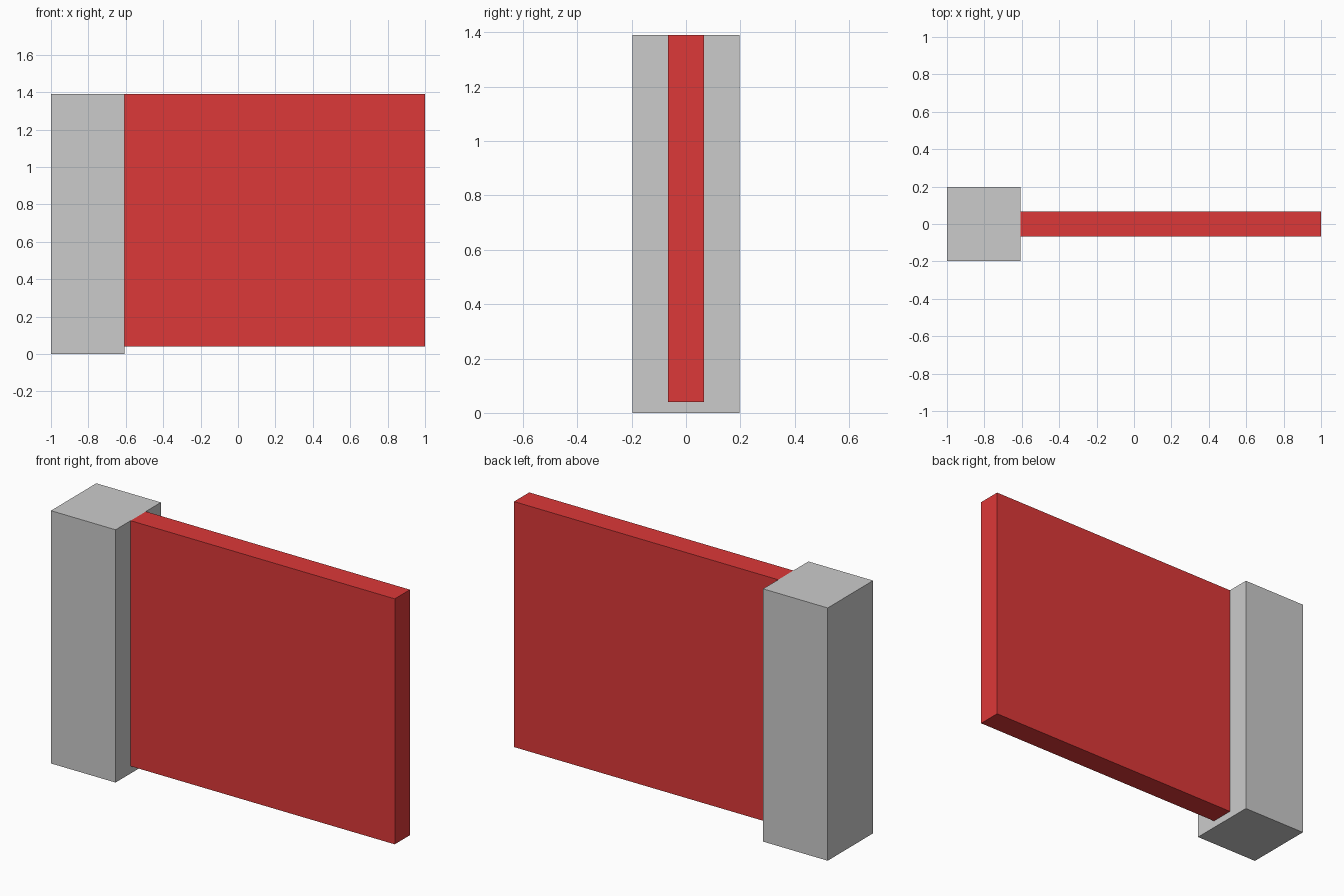
import bpy

if "Cube" in bpy.data.objects:
    bpy.data.objects.remove(bpy.data.objects["Cube"])


def box(name, lo, hi):
    """Axis-aligned box between two corners."""
    bpy.ops.mesh.primitive_cube_add(size=1, location=[(a + b) / 2 for a, b in zip(lo, hi)])
    ob = bpy.context.object
    ob.name = name
    ob.scale = [b - a for a, b in zip(lo, hi)]
    bpy.ops.object.transform_apply(location=False, rotation=False, scale=True)
    return ob


TOP = 1.39
POST_SIDE = -0.607

# Square grey post
box("post", (-1, -0.197, 0), (POST_SIDE, 0.197, TOP))

# Red panel, raised slightly off the ground and butted against the post
panel = box("panel", (POST_SIDE, -0.066, 0.04), (1, 0.066, TOP))
red = bpy.data.materials.new("red")
red.diffuse_color = (0.72, 0.04, 0.04, 1)
red.use_nodes = True
red.node_tree.nodes["Principled BSDF"].inputs["Base Color"].default_value = red.diffuse_color
panel.data.materials.append(red)
